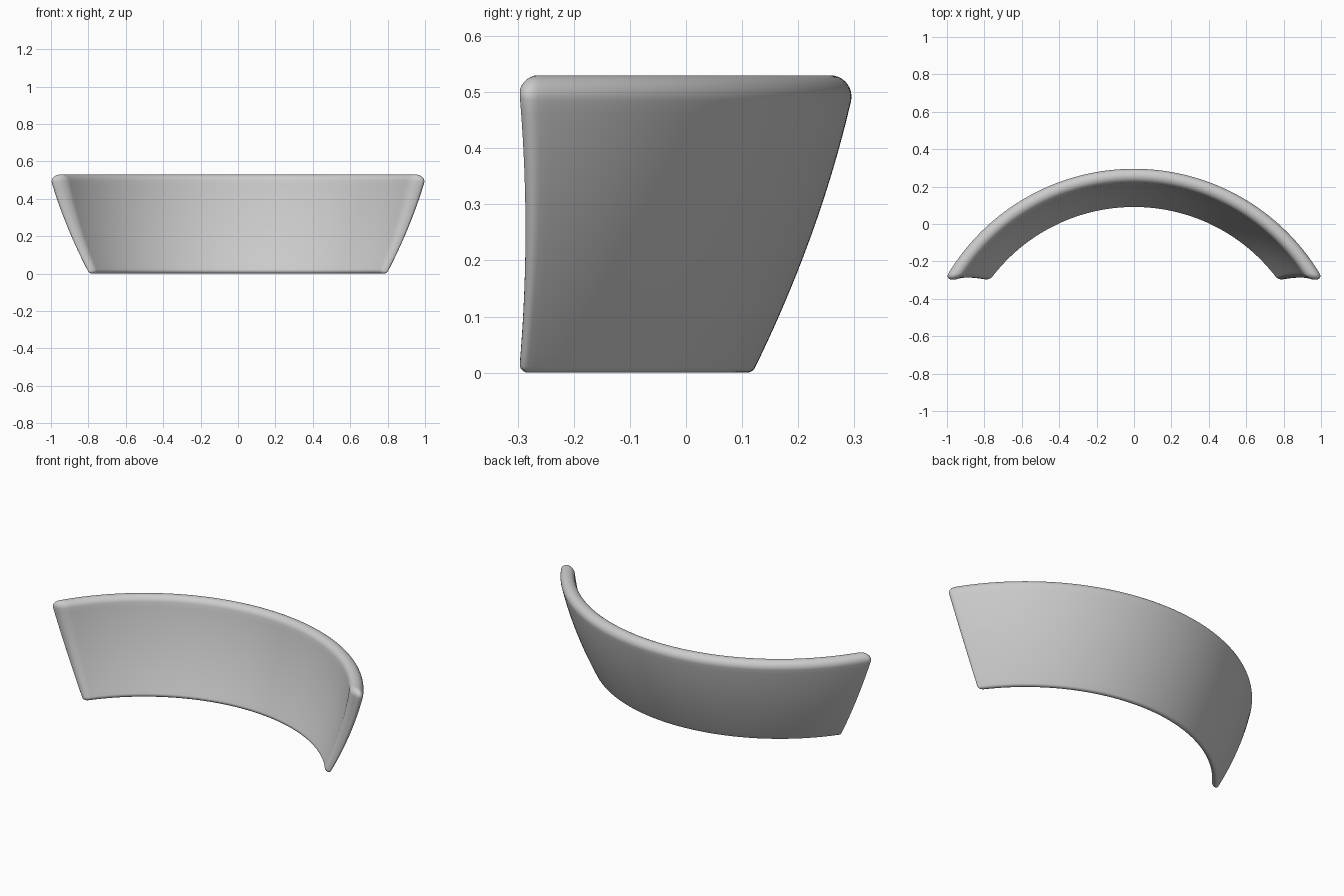
import bpy, bmesh
from math import sin, cos, pi, acos, radians, atan

if "Cube" in bpy.data.objects:
    bpy.data.objects.remove(bpy.data.objects["Cube"])

CY = -0.865          # y of the axis the shell is revolved around
Z0, Z1 = 0.017, 0.492
SPINE, ARC, STEPS, ENDS = 20, 8, 72, 6


def spine(t):
    """Centre line of the flared wall: radius, height, half thickness, lean."""
    u = (Z1 - Z0) * t
    return (0.108 - CY + 0.44 * u - 0.266 * u * u, Z0 + u,
            0.017 + 0.021 * t, atan(0.44 - 0.532 * u))


# Cross-section loop starting at the bottom tip: (t, angle of the offset)
lean0, lean1 = spine(0)[3], spine(1)[3]
half = [(0, -pi / 2 + pi / 2 * i / ARC) for i in range(ARC)]
half += [(i / SPINE, 0) for i in range(SPINE + 1)]
half += [(1, pi / 2 * i / ARC) for i in range(1, ARC)]
loop = half + [(1, pi / 2)] + [(t, pi - a) for t, a in reversed(half[1:])]
N = len(loop)


def point(t, a, s, phi, side):
    """s = 0..1 sweep from the middle; phi rounds the end over."""
    r, z, h, lean = spine(t)
    k = cos(phi)
    r += h * k * cos(a - lean)
    z += h * k * sin(a - lean)
    y_end = -0.296 + 0.01 * 4 * t * (1 - t)
    depth = 0.85 * h
    y = y_end + depth * (1 - sin(phi) / sin(radians(70)))
    th = side * s * acos((y - CY) / r)
    return r * sin(th), CY + r * cos(th), z


# Rings from the left end to the right end
right = [(i / STEPS, 0, 1) for i in range(1, STEPS + 1)]
right += [(1, radians(70) * i / ENDS, 1) for i in range(1, ENDS + 1)]
rings = [(s, p, -1) for s, p, _ in reversed(right)] + [(0, 0, 1)] + right

bm = bmesh.new()
vs = [[bm.verts.new(point(t, a, *ring)) for t, a in loop] for ring in rings]
for A, B in zip(vs, vs[1:]):
    for j in range(N):
        k = (j + 1) % N
        bm.faces.new((A[j], A[k], B[k], B[j]))

# End caps, bridged across the wall
for V in (vs[0], vs[-1]):
    for j in range(N // 2):
        quad = [V[j], V[j + 1], V[N - j - 1], V[(N - j) % N]]
        bm.faces.new(list(dict.fromkeys(quad)))
bmesh.ops.recalc_face_normals(bm, faces=bm.faces)

mesh = bpy.data.meshes.new("curved_backrest")
bm.to_mesh(mesh)
bm.free()
backrest = bpy.data.objects.new("curved_backrest", mesh)
bpy.context.collection.objects.link(backrest)
for p in mesh.polygons:
    p.use_smooth = True
